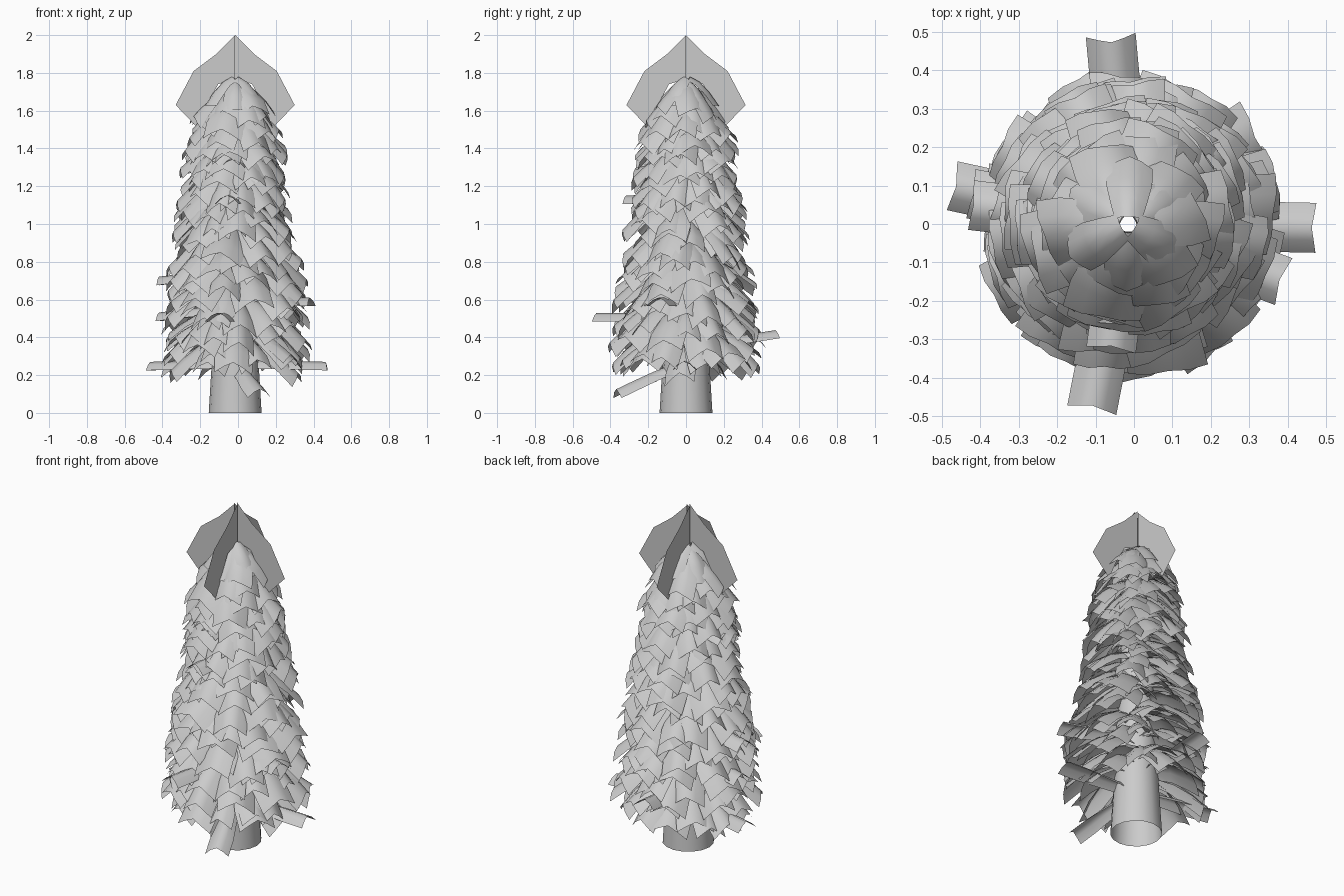
import bpy, bmesh, math, random
from mathutils import Vector

if "Cube" in bpy.data.objects:
    bpy.data.objects.remove(bpy.data.objects["Cube"])

random.seed(4)
CX = -0.015


def lerp_table(table, z):
    for (z0, r0), (z1, r1) in zip(table, table[1:]):
        if z <= z1:
            f = max(0, (z - z0) / (z1 - z0))
            return r0 + (r1 - r0) * f
    return table[-1][1]


TRUNK = [(0, .14), (.25, .125), (.8, .10), (1.4, .065), (1.77, .022)]
CROWN = [(.15, .39), (.3, .42), (.5, .42), (.8, .375), (1.0, .335),
         (1.25, .31), (1.45, .285), (1.6, .215), (1.75, .12)]


def finish(bm, name, angle=None):
    me = bpy.data.meshes.new(name)
    bm.to_mesh(me)
    bm.free()
    ob = bpy.data.objects.new(name, me)
    bpy.context.collection.objects.link(ob)
    if angle:
        bpy.context.view_layer.objects.active = ob
        ob.select_set(True)
        bpy.ops.object.shade_smooth_by_angle(angle=math.radians(angle))
        ob.select_set(False)
    return ob


def add_grid(bm, rows):
    rows = [[bm.verts.new(p) for p in row] for row in rows]
    for a, b in zip(rows, rows[1:]):
        for i in range(len(a) - 1):
            bm.faces.new((a[i], b[i], b[i + 1], a[i + 1]))


def add_leaf(bm, ang, r0, r1, ztip, drop, width, sag, bend=1.5, roll=0, notch=.012):
    """Arched, drooping card with a notched end, growing out from the trunk."""
    out = Vector((math.cos(ang), math.sin(ang), 0))
    side = Vector((-out.y, out.x, 0))
    rows = []
    for t in (0, .35, .7, 1):
        c = Vector((CX, 0, ztip + drop)) + out * (r0 + (r1 - r0) * t)
        c.z -= drop * t ** bend
        slope = math.atan2(drop * bend * max(t, .05) ** (bend - 1), r1 - r0)
        nrm = out * math.sin(slope) + Vector((0, 0, math.cos(slope)))
        tan = out * math.cos(slope) - Vector((0, 0, math.sin(slope)))
        w = width * (.6 + .4 * min(1, t / .7)) / 2
        cut = notch if t == 1 else 0
        rows.append([c + side * w * u + nrm * (roll * u * w - sag * abs(u) ** 1.7)
                     - tan * cut * (1 - abs(u)) for u in (-1, -.5, 0, .5, 1)])
    add_grid(bm, rows)


# trunk, open at both ends
bm = bmesh.new()
N = 16
rings = [[bm.verts.new((CX + r * math.cos(2 * math.pi * i / N),
                        r * math.sin(2 * math.pi * i / N), z)) for i in range(N)]
         for z, r in TRUNK]
for a, b in zip(rings, rings[1:]):
    for i in range(N):
        j = (i + 1) % N
        bm.faces.new((a[i], a[j], b[j], b[i]))
finish(bm, "trunk", 40)

# layered foliage, spiralling up the trunk
bm = bmesh.new()
COUNT = 210
for k in range(COUNT):
    f = k / (COUNT - 1)
    z = .21 + 1.37 * f ** 1.08
    ang = k * 2.39996 + random.uniform(-.2, .2)
    r1 = lerp_table(CROWN, z) + random.uniform(-.045, .012)
    drop = min(random.uniform(.15, .24), 1.74 - z)
    add_leaf(bm, ang, lerp_table(TRUNK, z + drop) * .9, r1,
             z + random.uniform(-.04, .03), drop,
             random.uniform(.16, .21), random.uniform(.04, .055),
             1.6, random.uniform(-.3, .3), .04)
finish(bm, "foliage", 75)

# small petals closing the crown
bm = bmesh.new()
for k in range(6):
    add_leaf(bm, k * math.pi / 3 + .5, .02, .165, 1.62 + .02 * (k % 2),
             .14, .12, .025, 1.6, 0, -.02)
finish(bm, "crown_petals", 75)

# stray flat boughs sticking out: x, y, height of tip, drop
STRAYS = [(.475, -.01, .27, .01), (-.475, .1, .27, .01), (-.43, .05, .72, .04),
          (-.43, .08, .53, .04), (.39, -.15, .61, .0), (-.06, .485, .44, -.06),
          (-.11, -.485, .53, .0), (.12, -.38, .12, .14), (-.06, -.33, 1.15, .01),
          (-.03, -.27, 1.34, .04), (-.29, .03, 1.31, .03)]
bm = bmesh.new()
for x, y, z, d in STRAYS:
    x -= CX
    add_leaf(bm, math.atan2(y, x), .07, math.hypot(x, y), z, d, .13, .045, 1.1)
finish(bm, "stray_boughs", 75)

# four upright drooping blades at the tip
BLADE = [(0, 2.0), (.10, 1.90), (.22, 1.81), (.315, 1.63), (.20, 1.51),
         (.15, 1.63), (.09, 1.74), (0, 1.77)]
bm = bmesh.new()
for k in range(4):
    a = k * math.pi / 2
    out = Vector((math.cos(a), math.sin(a), 0))
    off = Vector((-out.y, out.x, 0)) * .012
    bm.faces.new([bm.verts.new(Vector((CX, 0, z)) + out * r + off) for r, z in BLADE])
bmesh.ops.triangulate(bm, faces=bm.faces[:])
finish(bm, "top_blades")
